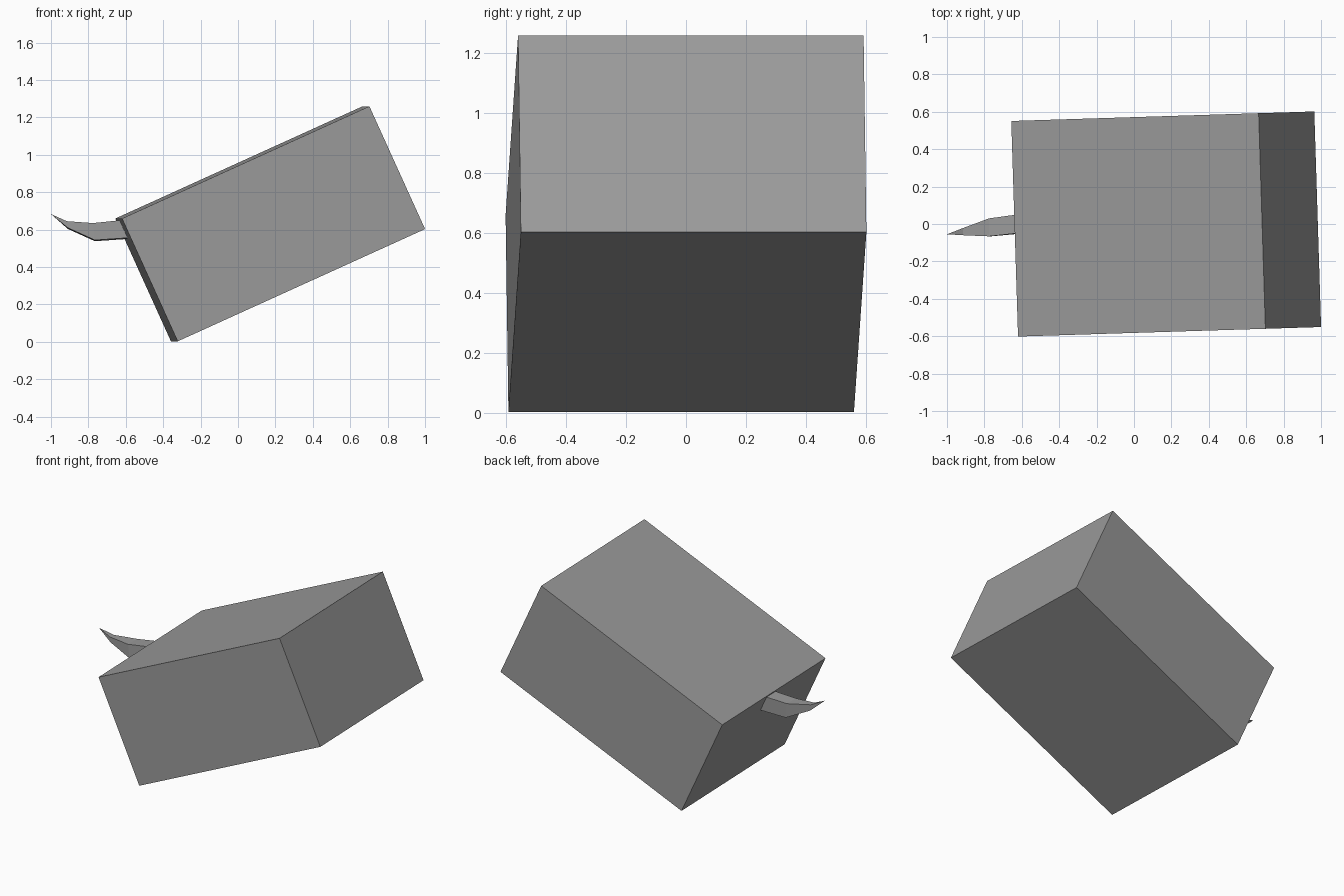
import bpy, bmesh
from math import radians
from mathutils import Matrix

if "Cube" in bpy.data.objects:
    bpy.data.objects.remove(bpy.data.objects["Cube"])

grey = bpy.data.materials.new("dark_grey")
grey.diffuse_color = (0.325, 0.325, 0.325, 1)
grey.use_nodes = True
grey.node_tree.nodes["Principled BSDF"].inputs["Base Color"].default_value = grey.diffuse_color


def finish(bm, name):
    bmesh.ops.recalc_face_normals(bm, faces=bm.faces)
    mesh = bpy.data.meshes.new(name)
    bm.to_mesh(mesh)
    bm.free()
    mesh.materials.append(grey)
    obj = bpy.data.objects.new(name, mesh)
    bpy.context.collection.objects.link(obj)
    return obj


# Tilted box body: length 1.453, width 1.153, height 0.721
bm = bmesh.new()
placement = (Matrix.Translation((0.172, 0, 0.631))
             @ Matrix.Rotation(radians(1.8), 4, 'Z')
             @ Matrix.Rotation(radians(-24.4), 4, 'Y')
             @ Matrix.Diagonal((1.453, 1.153, 0.721, 1)))
bmesh.ops.create_cube(bm, size=1, matrix=placement)
finish(bm, "body")

# Curved four-sided tail tapering to a point
# sections: x at top, x at bottom, y back, y front, z top, z bottom
sections = [
    (-0.63, -0.59, 0.05, -0.05, 0.65, 0.55),
    (-0.775, -0.765, 0.03, -0.066, 0.635, 0.538),
    (-0.915, -0.91, -0.022, -0.06, 0.645, 0.604),
]
bm = bmesh.new()
rings = []
for xt, xb, yb, yf, zt, zb in sections:
    corners = [(xt, yb, zt), (xt, yf, zt), (xb, yf, zb + 0.006), (xb, yb, zb)]
    rings.append([bm.verts.new(c) for c in corners])
tip = bm.verts.new((-1.0, -0.055, 0.683))
bm.faces.new(rings[0])
for i in range(4):
    j = (i + 1) % 4
    for a, b in zip(rings, rings[1:]):
        bm.faces.new((a[i], a[j], b[j], b[i]))
    bm.faces.new((rings[-1][i], rings[-1][j], tip))
finish(bm, "tail")
